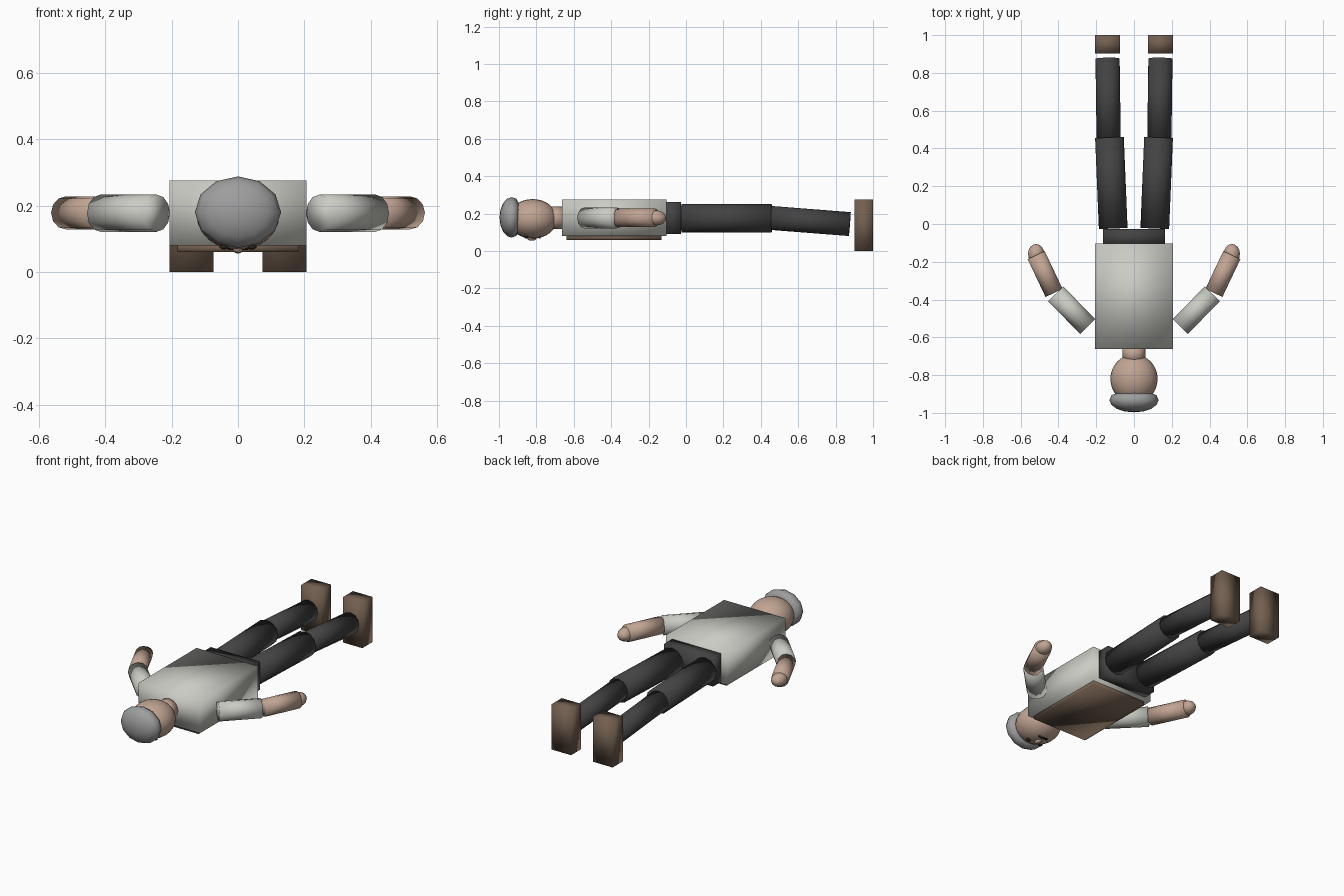
import bpy
import bmesh
from mathutils import Vector, Matrix

if "Cube" in bpy.data.objects:
    bpy.data.objects.remove(bpy.data.objects["Cube"])


def material(name, rgb):
    m = bpy.data.materials.new(name)
    m.diffuse_color = (*rgb, 1)
    m.use_nodes = True
    m.node_tree.nodes["Principled BSDF"].inputs["Base Color"].default_value = m.diffuse_color
    return m


SHIRT = material("shirt_grey", (0.60, 0.60, 0.56))
SKIN = material("skin", (0.53, 0.37, 0.29))
TROUSERS = material("trouser_charcoal", (0.055, 0.055, 0.055))
LEATHER = material("leather_brown", (0.17, 0.115, 0.08))
HAIR = material("hair_grey", (0.34, 0.34, 0.34))
DARK = material("dark_features", (0.02, 0.018, 0.016))


def finish(name, bm, mat):
    """Turn a bmesh into a softly shaded object."""
    bmesh.ops.recalc_face_normals(bm, faces=bm.faces)
    for f in bm.faces:
        f.smooth = True
    me = bpy.data.meshes.new(name)
    bm.to_mesh(me)
    bm.free()
    me.materials.append(mat)
    ob = bpy.data.objects.new(name, me)
    bpy.context.collection.objects.link(ob)
    return ob


def box(name, lo, hi, mat):
    lo, hi = Vector(lo), Vector(hi)
    bm = bmesh.new()
    bmesh.ops.create_cube(bm, size=1, matrix=Matrix.Translation((lo + hi) / 2)
                          @ Matrix.Diagonal((*(hi - lo), 1)))
    return finish(name, bm, mat)


def tube(name, a, b, r, mat, sides=12):
    a, b = Vector(a), Vector(b)
    turn = (b - a).to_track_quat('Z', 'Y').to_matrix().to_4x4()
    bm = bmesh.new()
    bmesh.ops.create_cone(bm, cap_ends=True, segments=sides, radius1=r, radius2=r,
                          depth=(b - a).length,
                          matrix=Matrix.Translation((a + b) / 2) @ turn)
    return finish(name, bm, mat)


def ball(name, centre, radii, mat, u=16, v=12, y_max=None):
    """Ellipsoid with its poles along y, optionally flattened beyond y_max."""
    bm = bmesh.new()
    bmesh.ops.create_uvsphere(bm, u_segments=u, v_segments=v, radius=1)
    bm.transform(Matrix.Translation(centre) @ Matrix.Diagonal((*radii, 1))
                 @ Matrix.Rotation(-1.5707963, 4, 'X'))
    if y_max is not None:
        for vert in bm.verts:
            vert.co.y = min(vert.co.y, y_max)
    return finish(name, bm, mat)


# Torso, apron and hips
box("shirt", (-0.207, -0.662, 0.08), (0.207, -0.103, 0.275), SHIRT)
box("apron", (-0.182, -0.64, 0.06), (0.182, -0.13, 0.082), LEATHER)
box("hips", (-0.165, -0.12, 0.09), (0.165, -0.026, 0.262), TROUSERS)

# Neck, head and hair
tube("neck", (0, -0.73, 0.177), (0, -0.65, 0.177), 0.06, SKIN)
ball("head", (0, -0.82, 0.172), (0.125, 0.13, 0.106), SKIN, 24, 16)
ball("hair", (0, -0.932, 0.18), (0.13, 0.065, 0.108), HAIR, 12, 8, y_max=-0.895)

# Face on the underside
ball("nose", (0, -0.825, 0.069), (0.016, 0.025, 0.014), SKIN, 10, 8)
box("mouth", (-0.03, -0.785, 0.066), (0.03, -0.777, 0.075), DARK)

for side, s in (("left", 1), ("right", -1)):
    ball(f"{side}_eye", (s * 0.042, -0.855, 0.076), (0.014, 0.012, 0.009), DARK, 10, 8)
    # Arm with sleeve, forearm and hand
    tube(f"{side}_sleeve", (s * 0.245, -0.5425, 0.177), (s * 0.415, -0.37, 0.177),
         0.056, SHIRT)
    tube(f"{side}_forearm", (s * 0.423, -0.365, 0.178), (s * 0.518, -0.165, 0.178),
         0.05, SKIN)
    ball(f"{side}_hand", (s * 0.518, -0.158, 0.177), (0.043, 0.052, 0.04), SKIN, 12, 8)
    # Leg with thigh, shin and shoe
    tube(f"{side}_thigh", (s * 0.11, -0.024, 0.176), (s * 0.13, 0.458, 0.176),
         0.076, TROUSERS)
    tube(f"{side}_shin", (s * 0.134, 0.44, 0.178), (s * 0.14, 0.876, 0.144),
         0.064, TROUSERS)
    box(f"{side}_shoe", (s * 0.14 - 0.066, 0.902, 0), (s * 0.14 + 0.066, 1.0, 0.275),
        LEATHER)
